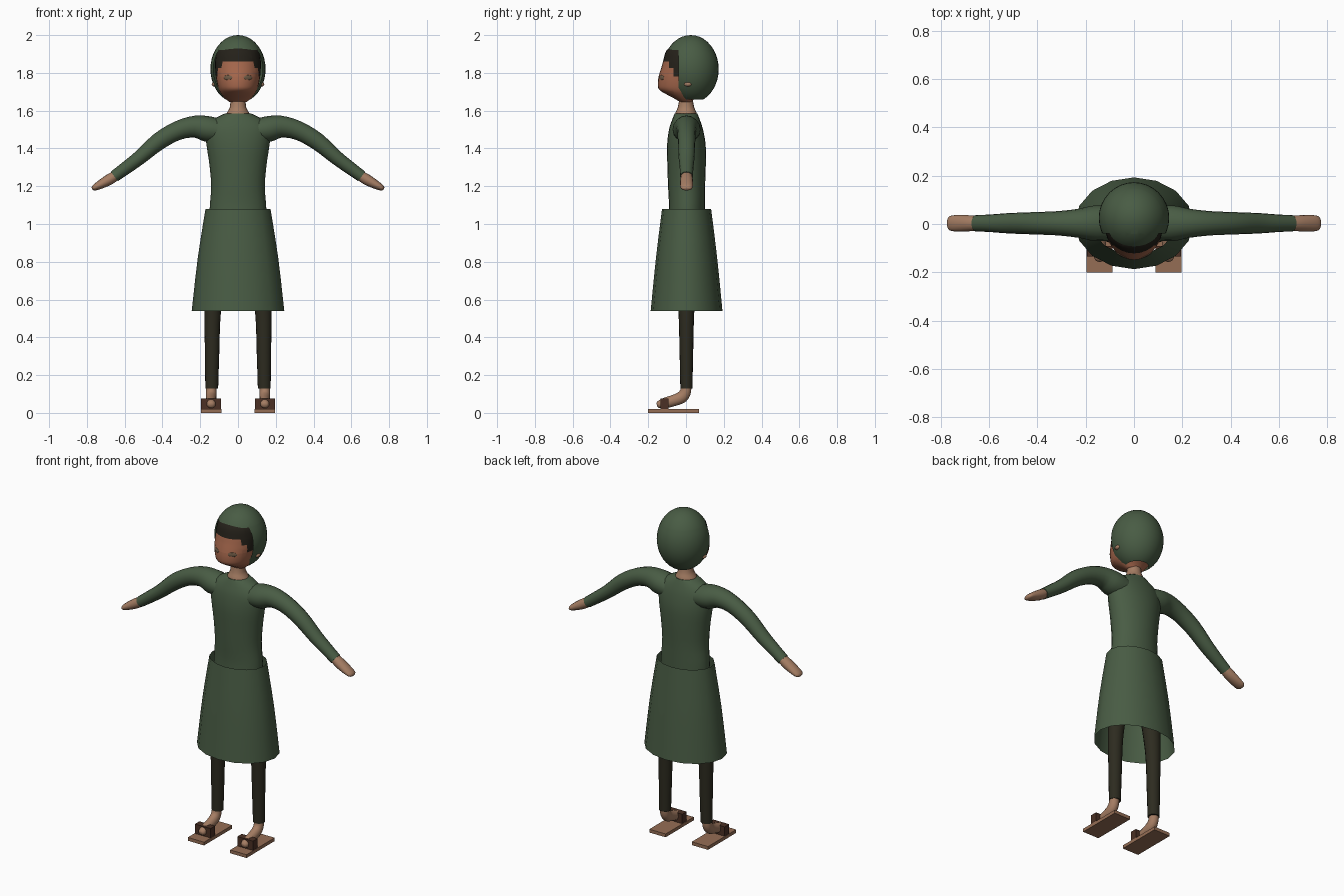
import bpy, bmesh, math
from mathutils import Vector, Matrix

if "Cube" in bpy.data.objects:
    bpy.data.objects.remove(bpy.data.objects["Cube"], do_unlink=True)


def material(name, r, g, b):
    m = bpy.data.materials.new(name)
    m.use_nodes = True
    m.diffuse_color = (r, g, b, 1)
    bsdf = m.node_tree.nodes["Principled BSDF"]
    bsdf.inputs["Base Color"].default_value = (r, g, b, 1)
    bsdf.inputs["Roughness"].default_value = 0.8
    return m


GREEN = material("dark green cloth", 0.066, 0.107, 0.058)
TROUSER = material("dark olive trousers", 0.026, 0.024, 0.014)
HAIR = material("black brown hair", 0.018, 0.015, 0.010)
SKIN = material("tan skin", 0.376, 0.205, 0.125)
FACE = material("warm face skin", 0.376, 0.135, 0.072)
EYE = material("grey brown eye", 0.17, 0.11, 0.065)
WOOD = material("sandal wood", 0.30, 0.155, 0.09)
STRAP = material("dark strap", 0.07, 0.03, 0.018)


def finish(bm, name, *mats, angle=50):
    bmesh.ops.recalc_face_normals(bm, faces=bm.faces)
    me = bpy.data.meshes.new(name)
    bm.to_mesh(me)
    bm.free()
    for m in mats:
        me.materials.append(m)
    ob = bpy.data.objects.new(name, me)
    bpy.context.collection.objects.link(ob)
    bpy.ops.object.select_all(action="DESELECT")
    ob.select_set(True)
    bpy.context.view_layer.objects.active = ob
    bpy.ops.object.shade_smooth_by_angle(angle=math.radians(angle))
    return ob


def smooth_path(rows, steps):
    """Catmull-Rom interpolation through the rows."""
    out = []
    for i in range(len(rows) - 1):
        quad = [rows[max(0, min(len(rows) - 1, i + k))] for k in (-1, 0, 1, 2)]
        for s in range(steps):
            t = s / steps
            out.append([0.5 * (2 * b + (c - a) * t + (2 * a - 5 * b + 4 * c - d) * t * t
                        + (3 * b - a - 3 * c + d) * t ** 3) for a, b, c, d in zip(*quad)])
    return out + [list(rows[-1])]


def loft(rows, side, up=None, sides=16, steps=3, caps=True):
    """Elliptic rings along rows of (x, y, z, side radius, other radius)."""
    bm = bmesh.new()
    rows = smooth_path(rows, steps)
    side = Vector(side)
    rings = []
    for i, row in enumerate(rows):
        ahead = Vector(rows[min(i + 1, len(rows) - 1)][:3])
        tangent = (ahead - Vector(rows[max(i - 1, 0)][:3])).normalized()
        other = Vector(up) if up else tangent.cross(side)
        rings.append([])
        for k in range(sides):
            a = math.tau * k / sides
            rings[-1].append(bm.verts.new(Vector(row[:3]) + side * row[3] * math.cos(a)
                                          + other * row[4] * math.sin(a)))
    for r0, r1 in zip(rings, rings[1:]):
        for k in range(sides):
            j = (k + 1) % sides
            bm.faces.new((r0[k], r0[j], r1[j], r1[k]))
    if caps:
        bm.faces.new(rings[0])
        bm.faces.new(rings[-1])
    return bm


def upright(rows, **kw):
    """Horizontal rings from rows of (z, x radius, y radius, y centre)."""
    return loft([(0, cy, z, rx, ry) for z, rx, ry, cy in rows], (1, 0, 0), up=(0, 1, 0), **kw)


def cut(bm, co, no):
    bmesh.ops.bisect_plane(bm, geom=bm.verts[:] + bm.edges[:] + bm.faces[:],
                           plane_co=co, plane_no=no)


def ellipsoid(centre, radii, turn=0, u=16, v=10):
    bm = bmesh.new()
    mat = (Matrix.Translation(centre) @ Matrix.Rotation(turn, 4, "Z")
           @ Matrix.Diagonal((*radii, 1)))
    bmesh.ops.create_uvsphere(bm, u_segments=u, v_segments=v, radius=1, matrix=mat)
    return bm


def box(name, lo, hi, mat):
    bm = bmesh.new()
    lo, hi = Vector(lo), Vector(hi)
    bmesh.ops.create_cube(bm, size=1, matrix=Matrix.Translation((lo + hi) / 2)
                          @ Matrix.Diagonal((*(hi - lo), 1)))
    return finish(bm, name, mat, angle=30)


# Torso, neck and open skirt
finish(upright([(0.95, 0.15, 0.10, 0.0), (1.08, 0.15, 0.095, 0.005), (1.2, 0.142, 0.098, 0.003),
                (1.32, 0.152, 0.102, 0.003), (1.42, 0.167, 0.102, 0.002),
                (1.5, 0.172, 0.09, 0.0), (1.55, 0.135, 0.074, 0.0), (1.585, 0.07, 0.06, 0.0)],
               sides=24), "torso", GREEN)
finish(upright([(1.56, 0.075, 0.06, 0), (1.59, 0.058, 0.055, 0),
                (1.62, 0.043, 0.043, 0), (1.67, 0.04, 0.034, 0)]), "neck", SKIN)
finish(upright([(0.54, 0.245, 0.19, 0.003), (0.82, 0.213, 0.162, 0.003),
                (1.08, 0.172, 0.13, 0.003)], caps=False), "skirt", GREEN)

# Head, with hair around the face
head = upright([(1.645, 0.045, 0.03, 0), (1.665, 0.068, 0.055, -0.008), (1.69, 0.09, 0.095, -0.015),
                (1.712, 0.102, 0.125, -0.018), (1.74, 0.11, 0.131, -0.018),
                (1.78, 0.117, 0.131, -0.014), (1.83, 0.121, 0.126, -0.004),
                (1.87, 0.12, 0.119, 0), (1.92, 0.108, 0.106, 0.004), (1.96, 0.07, 0.07, 0.02)],
               sides=28)
for z in (1.78, 1.825, 1.86):
    cut(head, (0, 0, z), (0, 0, 1))
for y in (-0.065, -0.09):
    cut(head, (0, y, 0), (0, 1, 0))
for f in head.faces:
    c = f.calc_center_median()
    if c.z > 1.86 or (c.z > 1.825 and c.y > -0.09) or (c.z > 1.78 and c.y > -0.065):
        f.material_index = 1
finish(head, "head", FACE, HAIR)

# Close head covering, open at the face and below
hood = ellipsoid((0, 0.025, 1.82), (0.146, 0.148, 0.18), u=32, v=20)
FRONT, BROW, HEM = -0.04, 1.92, 1.658
cut(hood, (0, FRONT, 0), (0, 1, 0))
cut(hood, (0, 0, BROW), (0, 0, 1))
cut(hood, (0, 0, HEM), (0, 0, 1))
gone = [f for f in hood.faces if f.calc_center_median().z < HEM
        or (f.calc_center_median().y < FRONT and f.calc_center_median().z < BROW)]
bmesh.ops.delete(hood, geom=gone, context="FACES")
finish(hood, "head_covering", GREEN)

# Paired parts
for s, label in ((1, "left"), (-1, "right")):
    finish(ellipsoid((s * 0.053, -0.1295, 1.775), (0.026, 0.0045, 0.013), turn=s * 0.5),
           label + "_eye", EYE)
    finish(ellipsoid((s * 0.126, 0.01, 1.74), (0.013, 0.02, 0.012)), label + "_ear", SKIN)

    arm = [(0.08, 1.49, 0.07, 0.06), (0.16, 1.503, 0.074, 0.068), (0.23, 1.515, 0.06, 0.058),
           (0.32, 1.494, 0.05, 0.05), (0.42, 1.437, 0.046, 0.046), (0.52, 1.352, 0.042, 0.038),
           (0.6, 1.292, 0.036, 0.034), (0.655, 1.252, 0.034, 0.031)]
    hand = [(0.64, 1.262, 0.028, 0.025), (0.68, 1.236, 0.033, 0.029), (0.73, 1.208, 0.034, 0.023),
            (0.762, 1.191, 0.03, 0.015), (0.772, 1.186, 0.015, 0.007)]
    for name, rows, mat in (("_sleeve", arm, GREEN), ("_hand", hand, SKIN)):
        finish(loft([(s * x, 0.003, z, a, b) for x, z, a, b in rows], (0, 1, 0)),
               label + name, mat)

    leg = [(0.125, 0.13, 0.034, 0.032), (0.139, 0.13, 0.034, 0.032), (0.137, 0.32, 0.038, 0.036),
           (0.134, 0.54, 0.044, 0.042), (0.11, 0.8, 0.06, 0.06), (0.08, 1.0, 0.07, 0.08)]
    finish(loft([(s * x, 0.002, z, a, b) for x, z, a, b in leg[1:]], (1, 0, 0), up=(0, 1, 0)),
           label + "_trouser_leg", TROUSER)

    foot = [(0.0, 0.15, 0.027, 0.027), (-0.002, 0.115, 0.028, 0.029), (-0.02, 0.085, 0.028, 0.032),
            (-0.06, 0.067, 0.027, 0.03), (-0.11, 0.053, 0.026, 0.028),
            (-0.143, 0.044, 0.022, 0.02), (-0.154, 0.041, 0.012, 0.01)]
    finish(loft([(s * 0.142, y, z, a, b) for y, z, a, b in foot], (1, 0, 0)),
           label + "_foot", SKIN)

    # Sandal: flat board with a strap block around the foot
    x0, x1 = sorted((s * 0.088, s * 0.197))
    box(label + "_sandal_board", (x0, -0.2, 0), (x1, 0.07, 0.02), WOOD)
    box(label + "_sandal_strap", (x0 + 0.002, -0.135, 0.02), (x1 - 0.002, -0.092, 0.077), STRAP)
